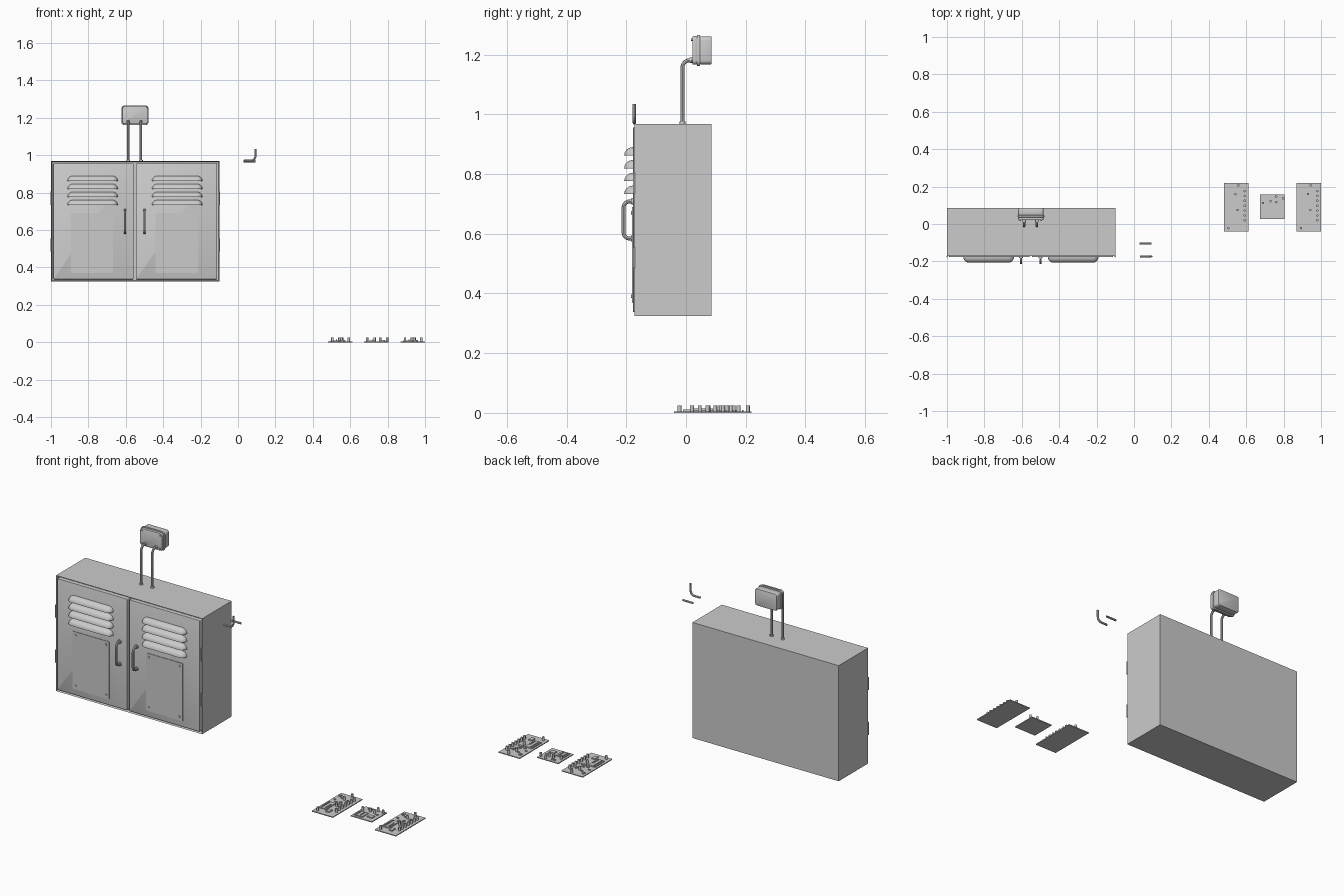
import bpy, bmesh, math, random
from mathutils import Vector, Matrix

if "Cube" in bpy.data.objects:
    bpy.data.objects.remove(bpy.data.objects["Cube"])

random.seed(4)


def finish(name, bm):
    bmesh.ops.recalc_face_normals(bm, faces=bm.faces)
    me = bpy.data.meshes.new(name)
    bm.to_mesh(me)
    bm.free()
    ob = bpy.data.objects.new(name, me)
    bpy.context.collection.objects.link(ob)
    return ob


def add_box(bm, x, y, z):
    """Box from (min, max) pairs; returns its vertices."""
    size = [b - a for a, b in (x, y, z)]
    mid = [(a + b) / 2 for a, b in (x, y, z)]
    m = Matrix.Translation(mid) @ Matrix.Diagonal((*size, 1))
    return bmesh.ops.create_cube(bm, size=1, matrix=m)['verts']


def add_cyl(bm, p, r, h, axis='Z', seg=12):
    rot = {'Z': Matrix(), 'Y': Matrix.Rotation(math.pi / 2, 4, 'X')}[axis]
    bmesh.ops.create_cone(bm, cap_ends=True, segments=seg, radius1=r, radius2=r,
                          depth=h, matrix=Matrix.Translation(p) @ rot)


def rounded_box(name, x, y, z, r, edge=0.0):
    """Box with corners rounded about the y axis, then an optional small edge bevel."""
    bm = bmesh.new()
    add_box(bm, x, y, z)
    along = [e for e in bm.edges if abs(e.verts[0].co.y - e.verts[1].co.y) > 1e-5]
    bmesh.ops.bevel(bm, geom=along, offset=r, segments=4, profile=0.5, affect='EDGES')
    ob = finish(name, bm)
    if edge:
        b = ob.modifiers.new('edge', 'BEVEL')
        b.width, b.segments, b.limit_method = edge, 2, 'ANGLE'
    return ob


def tube(name, pts, r, bend=0.02, caps=True):
    """Round tube through pts with rounded corners."""
    pts = [Vector(p) for p in pts]
    path = [pts[0]]
    for a, b, c in zip(pts, pts[1:], pts[2:]):
        s, e = b + (a - b).normalized() * bend, b + (c - b).normalized() * bend
        o = s + e - b
        for i in range(7):
            t = i / 6 * math.pi / 2
            path.append(o + (s - o) * math.cos(t) + (e - o) * math.sin(t))
    path.append(pts[-1])
    cu = bpy.data.curves.new(name, 'CURVE')
    cu.dimensions = '3D'
    cu.bevel_depth, cu.bevel_resolution, cu.use_fill_caps = r, 2, caps
    sp = cu.splines.new('POLY')
    sp.points.add(len(path) - 1)
    for q, p in zip(sp.points, path):
        q.co = (*p, 1)
    ob = bpy.data.objects.new(name, cu)
    bpy.context.collection.objects.link(ob)
    return ob


def louver(bm, x0, x1, y, z, d, h):
    """Vent hood: quarter-round section with rounded ends and a flat underside."""
    n = 6
    ends = [(d * (1 - math.sin(a)), math.cos(a))
            for a in [math.pi / 2 * (0.03 + 0.97 * i / n) for i in range(n + 1)]]
    ends = [(d * (1 - math.sin(a)), max(math.sqrt(1 - math.sin(math.pi / 2 - a) ** 2), 0.02))
            for a in [math.pi / 2 * i / n for i in range(n + 1)]]
    ends = [(d * (1 - math.cos(a)), max(math.sin(a), 0.02))
            for a in [math.pi / 2 * i / n for i in range(n + 1)]]
    secs = [(x0 + o, s) for o, s in ends] + [(x1 - o, s) for o, s in reversed(ends)]
    rings = []
    for x, s in secs:
        arc = [math.pi / 2 * i / 6 for i in range(7)]
        ring = [(x, y - d * s * math.cos(t), z + h * s * math.sin(t)) for t in arc] + [(x, y, z)]
        rings.append([bm.verts.new(p) for p in ring])
    for a, b in zip(rings, rings[1:]):
        for i in range(8):
            j = (i + 1) % 8
            bm.faces.new((a[i], a[j], b[j], b[i]))
    bm.faces.new(rings[0])
    bm.faces.new(rings[-1])


# Cabinet body with recessed front
bm = bmesh.new()
add_box(bm, (-1.0, -0.1), (-0.172, 0.086), (0.325, 0.968))
bm.normal_update()
front = [f for f in bm.faces if f.normal.y < -0.9]
bmesh.ops.inset_region(bm, faces=front, thickness=0.006)
bmesh.ops.translate(bm, vec=(0, 0.018, 0), verts=front[0].verts)
finish('cabinet_body', bm)

# Doors, each with plate, screws, louvers, handle and hinges
DOOR_Y = -0.177
for side, x0, x1, dx, hx, edge in (('left', -0.988, -0.558, 0, -0.604, -0.999),
                                   ('right', -0.546, -0.112, 0.452, -0.5, -0.101)):
    rounded_box(side + '_door', (x0, x1), (DOOR_Y, -0.15), (0.337, 0.956), 0.004, 0.002)
    rounded_box(side + '_door_plate', (-0.893 + dx, -0.667 + dx), (DOOR_Y - 0.003, DOOR_Y + 0.002),
                (0.37, 0.69), 0.003)
    bm = bmesh.new()
    for sx in (-0.875, -0.687):
        for sz in (0.39, 0.67):
            add_cyl(bm, (sx + dx, DOOR_Y - 0.004, sz), 0.006, 0.006, 'Y')
    finish(side + '_plate_screws', bm)
    bm = bmesh.new()
    for i in range(4):
        louver(bm, -0.912 + dx, -0.642 + dx, DOOR_Y, 0.862 - i * 0.043, 0.03, 0.028)
    finish(side + '_door_louvers', bm)
    tube(side + '_handle', [(hx, DOOR_Y, 0.708), (hx, -0.209, 0.708),
                            (hx, -0.209, 0.584), (hx, DOOR_Y, 0.584)], 0.0065, 0.02)
    bm = bmesh.new()
    for hz in (0.708, 0.584):
        add_cyl(bm, (hx, DOOR_Y - 0.003, hz), 0.011, 0.006, 'Y', 16)
    finish(side + '_handle_feet', bm)
    bm = bmesh.new()
    for z in (0.77, 0.52):
        add_cyl(bm, (edge, -0.174, z), 0.004, 0.07)
    finish(side + '_hinges', bm)

# Junction box above the cabinet
rounded_box('junction_box', (-0.619, -0.483), (0.045, 0.086), (1.167, 1.261), 0.014, 0.004)
rounded_box('junction_flange', (-0.623, -0.479), (0.036, 0.047), (1.161, 1.266), 0.016, 0.002)
rounded_box('junction_lid', (-0.619, -0.483), (0.021, 0.038), (1.166, 1.262), 0.014, 0.004)
bm = bmesh.new()
for x in (-0.607, -0.495):
    for z in (1.178, 1.25):
        add_cyl(bm, (x, 0.02, z), 0.004, 0.008, 'Y')
finish('junction_screws', bm)

# Conduits from the cabinet to the junction box
collars = bmesh.new()
for i, x in enumerate((-0.587, -0.519)):
    tube('conduit_%d' % (i + 1), [(x, -0.012, 0.965), (x, -0.012, 1.181), (x, 0.025, 1.181)],
         0.0065, 0.025)
    add_cyl(collars, (x, -0.012, 0.971), 0.010, 0.008)
    add_cyl(collars, (x, 0.017, 1.181), 0.009, 0.010, 'Y')
finish('conduit_collars', collars)

# Loose conduit pieces: open elbow and straight length
tube('spare_elbow', [(0.033, -0.173, 0.971), (0.093, -0.173, 0.971), (0.093, -0.173, 1.034)],
     0.0055, 0.025, False)
tube('spare_straight', [(0.03, -0.105, 0.968), (0.093, -0.105, 0.968)], 0.0055, 0.02, False)


# Circuit boards
def board(name, x, y, w, d, caps, chips):
    """Thin plate with capacitors (u, v) and chips (u, v, du, dv, h) from its front left corner."""
    bm = bmesh.new()
    add_box(bm, (x, x + w), (y, y + d), (0, 0.005))
    finish(name, bm)
    bm = bmesh.new()
    for u, v in caps:
        add_cyl(bm, (x + u, y + v, 0.0145), 0.0065, 0.021)
    finish(name + '_capacitors', bm)
    bm = bmesh.new()
    for u, v, du, dv, h in chips:
        add_box(bm, (x + u, x + u + du), (y + v, y + v + dv), (0.004, 0.005 + h))
    finish(name + '_chips', bm)


caps = [(0.11, 0.06 + 0.026 * i) for i in range(7)] + [(0.075, 0.247), (0.023, 0.018),
                                                       (0.072, 0.115), (0.06, 0.2)]
chips = [(0.012, 0.05, 0.042, 0.085, 0.005), (0.018, 0.06, 0.006, 0.07, 0.009),
         (0.042, 0.06, 0.006, 0.045, 0.009), (0.065, 0.03, 0.02, 0.03, 0.006),
         (0.06, 0.135, 0.03, 0.012, 0.006)]
chips += [(random.choice((0.012, 0.036, 0.058, 0.08)), 0.15 + 0.011 * i, 0.013, 0.006, 0.005)
          for i in range(8)]
for i, x in enumerate((0.482, 0.87)):
    board('large_board_%d' % (i + 1), x, -0.04, 0.13, 0.26, caps, chips)
board('small_board', 0.675, 0.027, 0.13, 0.132,
      [(0.015, 0.085), (0.055, 0.095), (0.085, 0.12), (0.122, 0.11), (0.085, 0.09)],
      [(0.012, 0.012, 0.05, 0.055, 0.005), (0.018, 0.02, 0.006, 0.04, 0.009),
       (0.042, 0.02, 0.006, 0.04, 0.009), (0.08, 0.03, 0.03, 0.025, 0.006),
       (0.03, 0.11, 0.025, 0.008, 0.005), (0.1, 0.075, 0.014, 0.006, 0.005)])

# Convert tubes to meshes and shade everything
bpy.ops.object.select_all(action='SELECT')
bpy.context.view_layer.objects.active = bpy.data.objects['conduit_1']
bpy.ops.object.convert(target='MESH')
bpy.ops.object.select_all(action='SELECT')
bpy.ops.object.shade_smooth_by_angle(angle=math.radians(35))
